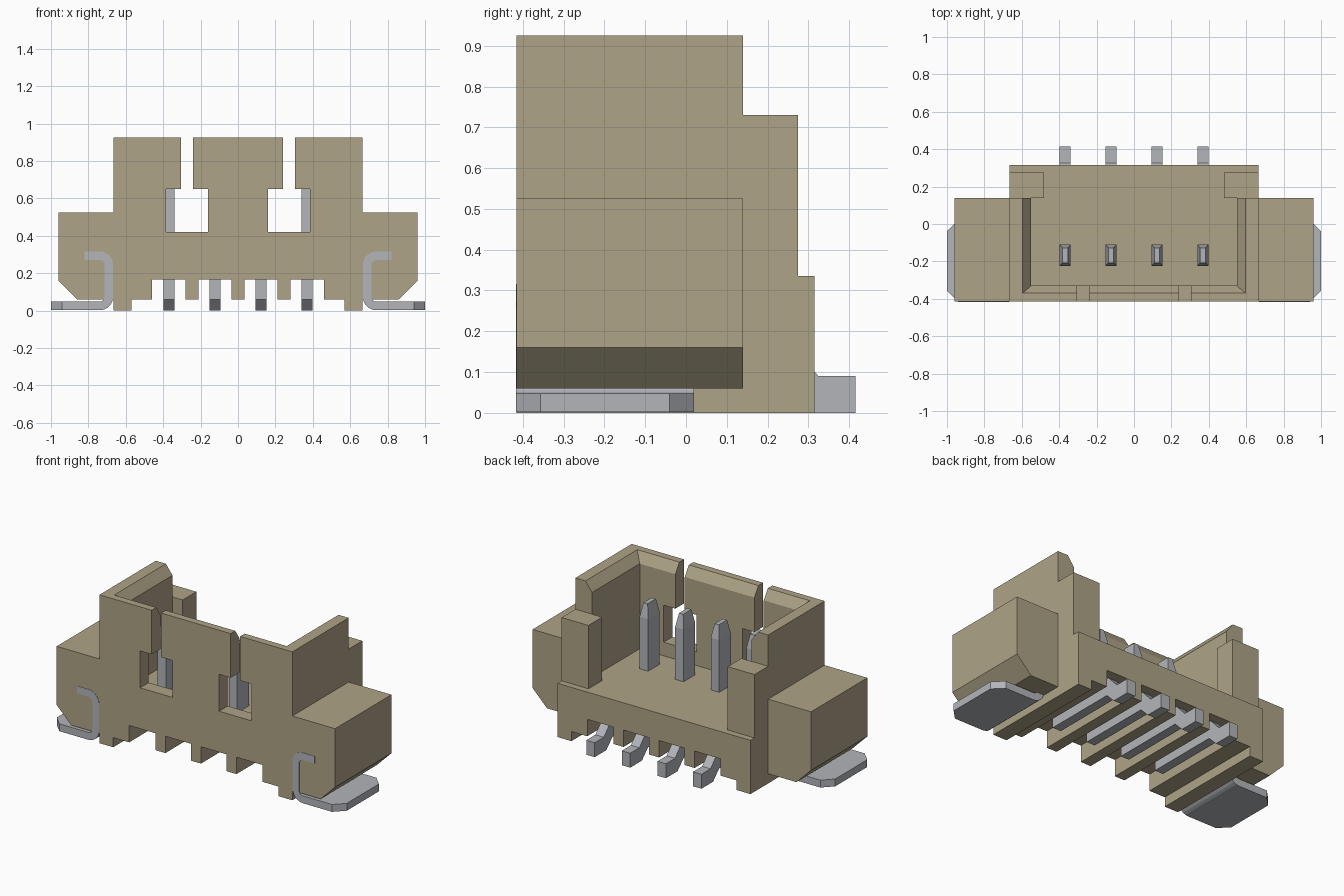
import bpy, bmesh, math
from mathutils import Vector

cube = bpy.data.objects.get("Cube")
if cube:
    bpy.data.objects.remove(cube, do_unlink=True)


def material(name, rgb):
    m = bpy.data.materials.new(name)
    m.use_nodes = True
    m.diffuse_color = (*rgb, 1)
    m.node_tree.nodes["Principled BSDF"].inputs["Base Color"].default_value = (*rgb, 1)
    return m


TAN = material("tan plastic", (0.42, 0.37, 0.24))
METAL = material("grey metal", (0.45, 0.46, 0.49))


def finish(name, bm, mat):
    bmesh.ops.recalc_face_normals(bm, faces=bm.faces)
    mesh = bpy.data.meshes.new(name)
    bm.to_mesh(mesh)
    bm.free()
    mesh.materials.append(mat)
    ob = bpy.data.objects.new(name, mesh)
    bpy.context.collection.objects.link(ob)
    return ob


def prism(pts, axis, a, b):
    """Extrude an outline (x,z along y, or y,z along x) from a to b."""
    bm = bmesh.new()
    place = (lambda p, d: (p[0], d, p[1])) if axis == "y" else (lambda p, d: (d, p[0], p[1]))
    near = [bm.verts.new(place(p, a)) for p in pts]
    far = [bm.verts.new(place(p, b)) for p in pts]
    bm.faces.new(near)
    bm.faces.new(far)
    n = len(pts)
    for i in range(n):
        j = (i + 1) % n
        bm.faces.new((near[i], near[j], far[j], far[i]))
    return bm


def rect(u0, u1, v0, v1):
    return [(u0, v0), (u1, v0), (u1, v1), (u0, v1)]


def flip(pts, s):
    return [(s * u, v) for u, v in pts]


def strip(path, t):
    """Outline of a strip of thickness t along a centre line."""
    left, right = [], []
    for i, p in enumerate(path):
        a = Vector(path[max(i - 1, 0)])
        b = Vector(path[min(i + 1, len(path) - 1)])
        d = (b - a).normalized()
        n = Vector((-d.y, d.x)) * t / 2
        left.append(tuple(Vector(p) + n))
        right.append(tuple(Vector(p) - n))
    return left + right[::-1]


def arc(cx, cz, r, a0, a1, n=6):
    angles = [math.radians(a0 + (a1 - a0) * i / n) for i in range(n + 1)]
    return [(cx + r * math.cos(a), cz + r * math.sin(a)) for a in angles]


FRONT, WALL_END, BACK = -0.415, 0.14, 0.315
HALF, FLOOR, TOP = 0.665, 0.335, 0.925
PINS = [-0.368, -0.123, 0.123, 0.368]

# Base with ribs underneath
half = [(0.035, 0.165), (0.035, 0.06)]
ribs = [(0.21, 0.165), (0.21, 0.06), (0.28, 0.06), (0.28, 0.165),
        (0.46, 0.165), (0.46, 0.06), (0.57, 0.06), (0.57, 0), (HALF, 0), (HALF, FLOOR)]
right_half = half[::-1] + ribs
outline = right_half + flip(right_half, -1)[::-1]
finish("base", prism(outline, "y", FRONT, BACK), TAN)

# Front wall with a chamfered inner top edge and two keyhole windows
profile = [(FRONT, FLOOR), (-0.33, FLOOR), (-0.33, 0.865), (-0.37, TOP), (FRONT, TOP)]
front_wall = finish("front_wall", prism(profile, "x", -HALF, HALF), TAN)
keyhole = [(0.16, 0.42), (0.385, 0.42), (0.385, 0.65), (0.305, 0.65),
           (0.305, 1), (0.24, 1), (0.24, 0.65), (0.16, 0.65)]
for s, side in ((1, "left"), (-1, "right")):
    cutter = finish(side + "_window_cutter", prism(flip(keyhole, s), "y", -0.5, -0.25), TAN)
    cutter.hide_render = True
    cutter.hide_viewport = True
    cutter.display_type = "WIRE"
    mod = front_wall.modifiers.new(side + " window", "BOOLEAN")
    mod.operation = "DIFFERENCE"
    mod.solver = "EXACT"
    mod.object = cutter

for s, side in ((1, "left"), (-1, "right")):
    # Side wall, rear post and ear
    wall = [(HALF, FLOOR), (HALF, TOP), (0.595, TOP), (0.55, 0.865), (0.55, FLOOR)]
    finish(side + "_wall", prism(flip(wall, s), "y", FRONT, WALL_END), TAN)
    post = rect(0.48, HALF, FLOOR, 0.73)
    finish(side + "_rear_post", prism(flip(post, s), "y", WALL_END, 0.275), TAN)
    ear = [(HALF, 0.06), (0.86, 0.06), (0.96, 0.16), (0.96, 0.525), (HALF, 0.525)]
    finish(side + "_ear", prism(flip(ear, s), "y", FRONT, WALL_END), TAN)

    # Bent solder clip let into the ear, with a clipped foot
    path = [(0.82, 0.293)] + arc(0.74, 0.243, 0.05, 90, 180)
    path += arc(0.74, 0.075, 0.05, 180, 270) + [(1.0, 0.025)]
    bm = prism(flip(strip(path, 0.046), s), "y", FRONT - 0.002, 0.02)
    corners = [e for e in bm.edges if all(abs(v.co.x) > 0.99 for v in e.verts)
               and abs(e.verts[0].co.z - e.verts[1].co.z) > 0.01]
    bmesh.ops.bevel(bm, geom=corners, offset=0.06, segments=1, affect="EDGES")
    finish(side + "_clip", bm, METAL)

# Contact pins: tapered blade above the floor, bent tail below
tail = [(-0.225, 0.06), (0.24, 0.06), (0.30, 0), (0.415, 0), (0.415, 0.09),
        (0.325, 0.09), (0.25, 0.17), (-0.225, 0.17)]
for i, x in enumerate(PINS):
    finish(f"pin_tail_{i + 1}", prism(tail, "x", x - 0.029, x + 0.029), METAL)
    bm = prism(rect(-0.225, -0.11, 0.17, 0.66), "x", x - 0.029, x + 0.029)
    bm.normal_update()
    bmesh.ops.recalc_face_normals(bm, faces=bm.faces)
    top = max(bm.faces, key=lambda f: f.calc_center_median().z)
    tip = bmesh.ops.extrude_face_region(bm, geom=[top])
    bm.faces.remove(top)
    for v in (g for g in tip["geom"] if isinstance(g, bmesh.types.BMVert)):
        v.co = (x + (v.co.x - x) * 0.5, -0.168 + (v.co.y + 0.168) * 0.7, 0.745)
    finish(f"pin_blade_{i + 1}", bm, METAL)
